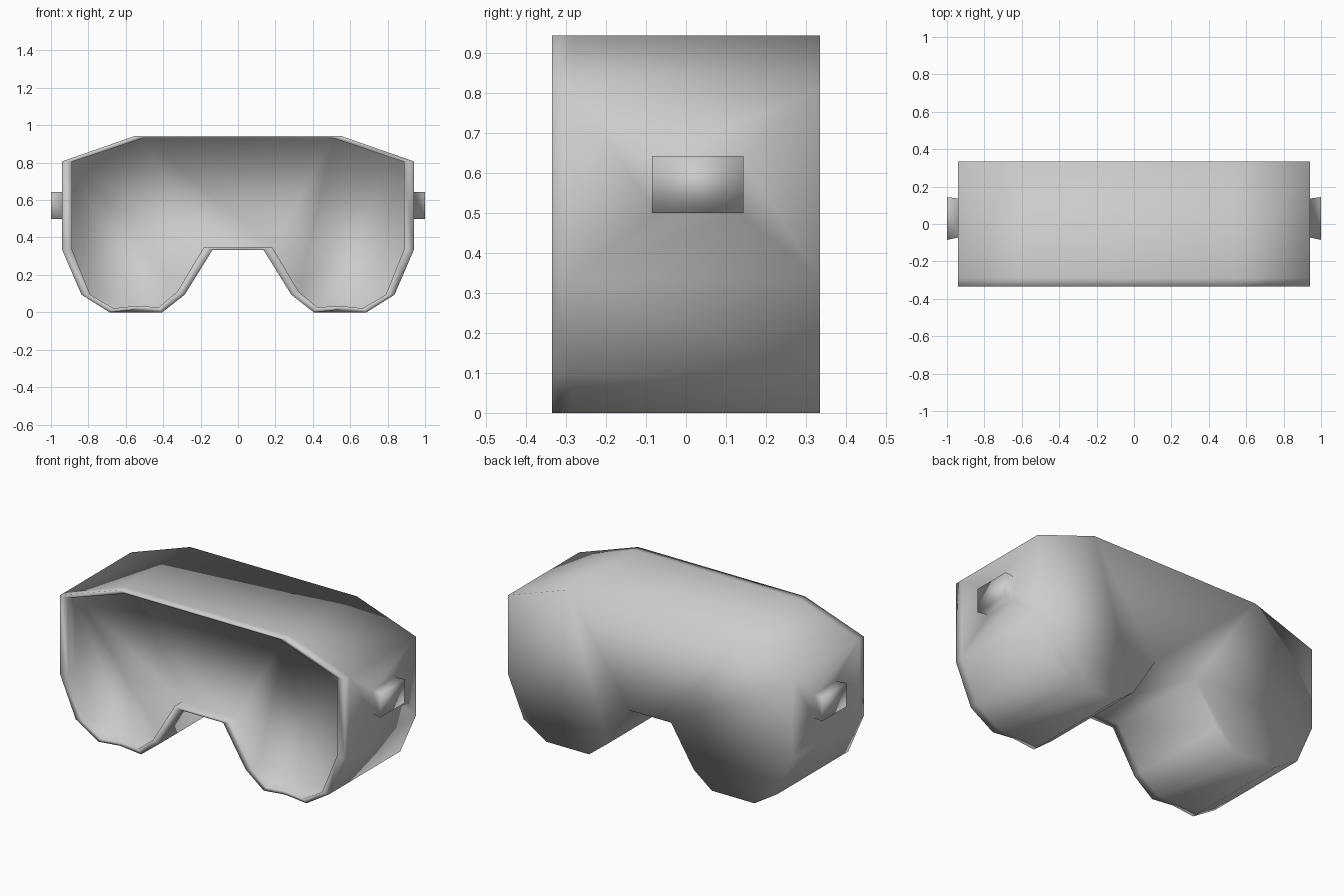
import bpy, bmesh

if "Cube" in bpy.data.objects:
    bpy.data.objects.remove(bpy.data.objects["Cube"])

# Left half of the front outline (x, z), from top centre round to the nose notch
OUTER = [(-.55, .943), (-.94, .807), (-.94, .334), (-.837, .094), (-.687, 0),
         (-.545, 0), (-.405, 0), (-.285, .094), (-.136, .334)]
INNER = [(-.51, .931), (-.887, .805), (-.887, .334), (-.79, .094), (-.666, .021),
         (-.54, .035), (-.425, .026), (-.325, .11), (-.182, .349)]
RIM = [(x, .014 if x == -.545 else z) for x, z in OUTER]
N = len(OUTER)
FLOOR_Y = -.27


def ring(bm, half, y):
    pts = half + [(-x, z) for x, z in reversed(half)]
    return [bm.verts.new((x, y, z)) for x, z in pts]


def bridge(bm, a, b):
    return [bm.faces.new((a[i], a[(i + 1) % len(a)], b[(i + 1) % len(a)], b[i]))
            for i in range(len(a))]


def cap(bm, r):
    # centre panel plus one lobe on each side
    bm.faces.new((r[0], r[N - 1], r[N], r[-1]))
    bm.faces.new(r[:N])
    bm.faces.new(r[N:])


# Goggle shell: closed back, recessed front with a thin rim
bm = bmesh.new()
rings = [ring(bm, OUTER, .335), ring(bm, OUTER, -.29), ring(bm, RIM, -.335),
         ring(bm, INNER, -.335), ring(bm, INNER, FLOOR_Y)]
walls = [bridge(bm, a, b) for a, b in zip(rings, rings[1:])][0]
cap(bm, rings[0])
cap(bm, rings[-1])

# Strap lugs: grown out of the two vertical side walls, flaring slightly
for face in (walls[1], walls[2 * N - 3]):
    corners = list(face.verts)
    bm.faces.remove(face)
    side = 1 if corners[0].co.x > 0 else -1
    loops = [corners]
    for x, y0, y1 in ((.94, -.072, .136), (1.0, -.085, .144)):
        loops.append([bm.verts.new((side * x, y1 if v.co.y > 0 else y0,
                                    .642 if v.co.z > .5 else .50)) for v in corners])
    bridge(bm, loops[0], loops[1])
    bridge(bm, loops[1], loops[2])
    bm.faces.new(loops[2])

bmesh.ops.recalc_face_normals(bm, faces=bm.faces)
me = bpy.data.meshes.new("goggle_shell")
bm.to_mesh(me)
bm.free()
me.shade_smooth()
bpy.context.collection.objects.link(bpy.data.objects.new("goggle_shell", me))
